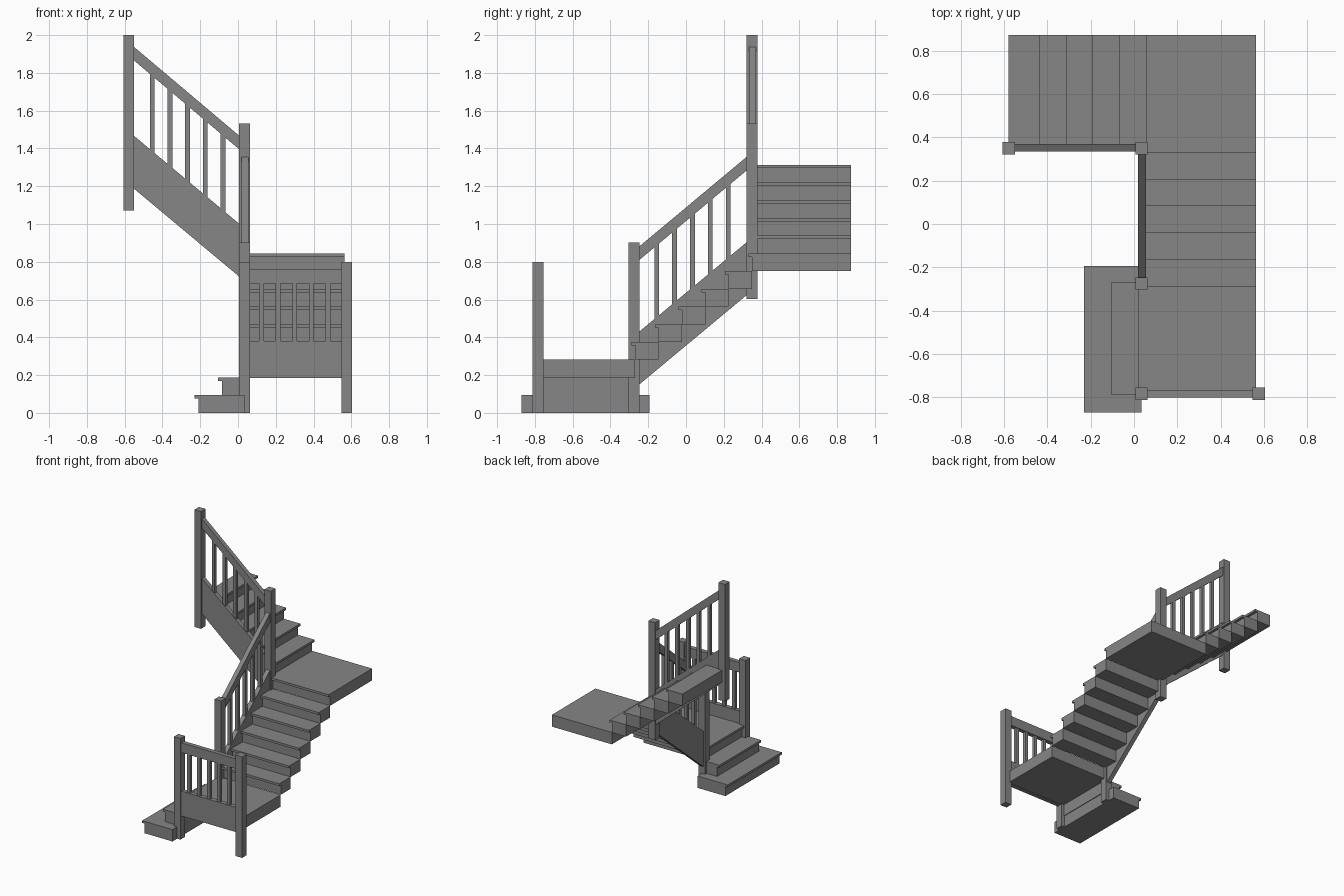
import bpy
import bmesh

if "Cube" in bpy.data.objects:
    bpy.data.objects.remove(bpy.data.objects["Cube"])

RISE, GOING, NOSE, TREAD = 0.0938, 0.1235, 0.02, 0.018
POST, BAL, THICK = 0.057, 0.025, 0.035

# dark grey paint for every part
PAINT = bpy.data.materials.new("dark_grey")
PAINT.diffuse_color = (0.24, 0.24, 0.24, 1)
PAINT.use_nodes = True
PAINT.node_tree.nodes["Principled BSDF"].inputs["Base Color"].default_value = PAINT.diffuse_color


def prism(name, profile, axis, lo, hi):
    """Extrude a (horizontal, z) profile from lo to hi along axis 'x' or 'y'."""
    def place(p, d):
        return (d, p[0], p[1]) if axis == 'x' else (p[0], d, p[1])
    n = len(profile)
    bm = bmesh.new()
    vs = [bm.verts.new(place(p, d)) for d in (lo, hi) for p in profile]
    bm.faces.new(vs[:n])
    bm.faces.new(vs[:n - 1:-1])
    for i in range(n):
        j = (i + 1) % n
        bm.faces.new((vs[i], vs[i + n], vs[j + n], vs[j]))
    bmesh.ops.recalc_face_normals(bm, faces=bm.faces)
    me = bpy.data.meshes.new(name)
    bm.to_mesh(me)
    bm.free()
    me.materials.append(PAINT)
    ob = bpy.data.objects.new(name, me)
    bpy.context.collection.objects.link(ob)


def step(name, axis, nose, back, lo, hi, z0, z1):
    """Solid step: riser box with a thin tread overhanging at the front."""
    s = 1 if back > nose else -1
    r = nose + s * NOSE
    zt = z1 - TREAD
    prism(name, [(r, z0), (back, z0), (back, z1), (nose, z1), (nose, zt), (r, zt)],
          axis, lo, hi)


def post(name, x, y, z0, z1):
    h = POST / 2
    prism(name, [(x - h, z0), (x + h, z0), (x + h, z1), (x - h, z1)], 'y', y - h, y + h)


def balustrade(name, axis, mid, a, b, string, rail, centres):
    """String board, handrail and balusters between a and b.
    string / rail = (bottom at a, bottom at b, height)."""
    lo, hi = mid - THICK / 2, mid + THICK / 2
    for part, (za, zb, h) in (("string", string), ("handrail", rail)):
        prism(f"{name}_{part}", [(a, za), (b, zb), (b, zb + h), (a, za + h)], axis, lo, hi)

    def at(line, top, u):
        return line[0] + (line[1] - line[0]) * (u - a) / (b - a) + (line[2] if top else 0)
    for i, c in enumerate(centres):
        l, r = c - BAL / 2, c + BAL / 2
        prism(f"{name}_baluster_{i + 1}",
              [(l, at(string, True, l)), (r, at(string, True, r)),
               (r, at(rail, False, r)), (l, at(rail, False, l))],
              axis, mid - BAL / 2, mid + BAL / 2)


RIGHT = 0.563

# bottom steps, climbing toward +x
step("bottom_step_1", 'y', -0.23, 0.035, -0.87, -0.193, 0, RISE)
step("bottom_step_2", 'y', -0.105, 0.04, -0.79, -0.267, RISE, 2 * RISE)

# lower landing
Z1 = 3 * RISE
step("lower_landing", 'y', 0.02, RIGHT, -0.785, -0.27, 2 * RISE, Z1)

# middle flight, climbing toward +y
for i in range(5):
    n = -0.288 + i * GOING
    step(f"middle_step_{i + 1}", 'x', n, n + GOING + NOSE, 0.037, RIGHT,
         Z1 + i * RISE, Z1 + (i + 1) * RISE)

# upper landing
Z2 = 9 * RISE
step("upper_landing", 'x', 0.33, 0.873, 0.038, RIGHT, Z2 - RISE, Z2)

# upper flight, climbing toward -x
for i in range(5):
    n = 0.058 - i * GOING
    step(f"upper_step_{i + 1}", 'y', n, n - GOING - NOSE, 0.352, 0.873,
         Z2 + i * RISE, Z2 + (i + 1) * RISE)

# newel posts
post("newel_front_left", 0.035, -0.784, 0, 0.80)
post("newel_front_right", 0.576, -0.784, 0, 0.80)
post("newel_lower_turn", 0.035, -0.275, 0, 0.902)
post("newel_upper_turn", 0.035, 0.350, 0.602, 1.533)
post("newel_top", -0.578, 0.350, 1.072, 2.0)

# balustrades
balustrade("landing", 'y', -0.784, 0.06, 0.548,
           (0.184, 0.184, 0.196), (0.685, 0.685, 0.078),
           [0.124 + 0.088 * i for i in range(5)])
balustrade("middle", 'x', 0.037, -0.25, 0.323,
           (0.148, 0.625, 0.28), (0.807, 1.285, 0.072),
           [-0.155 + 0.0945 * i for i in range(5)])
balustrade("upper", 'y', 0.352, -0.551, 0.008,
           (1.187, 0.72, 0.28), (1.866, 1.394, 0.072),
           [-0.454 + 0.0935 * i for i in range(5)])
